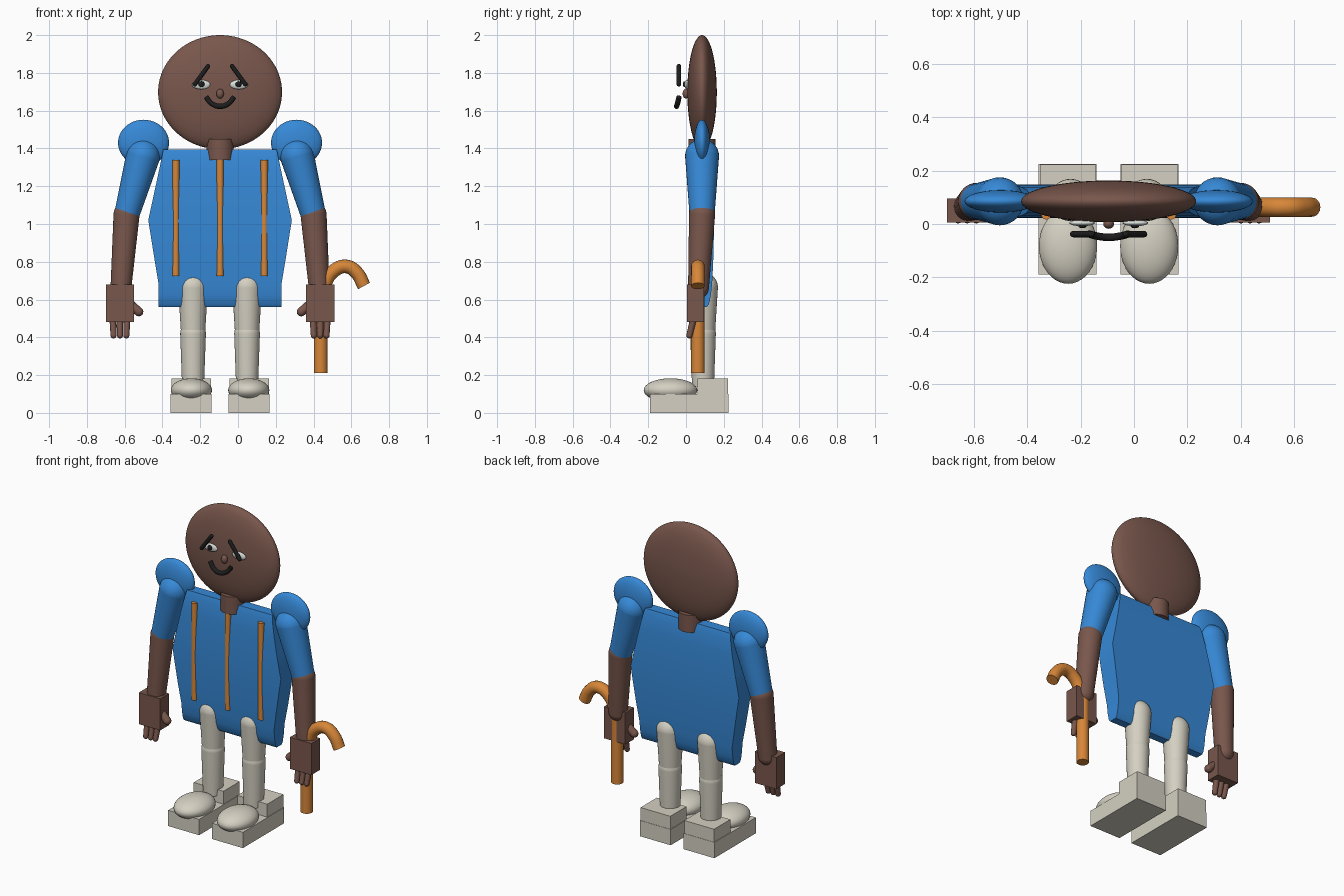
import bpy, bmesh, math
from mathutils import Vector, Matrix

if "Cube" in bpy.data.objects:
    bpy.data.objects.remove(bpy.data.objects["Cube"])

CX, CY = -0.095, 0.085   # mirror axis of the figure and its depth centre


def material(name, rgb):
    m = bpy.data.materials.new(name)
    m.diffuse_color = (*rgb, 1)
    m.use_nodes = True
    m.node_tree.nodes["Principled BSDF"].inputs["Base Color"].default_value = m.diffuse_color
    return m


BROWN = material("brown skin", (0.19, 0.095, 0.072))
BLUE = material("blue cloth", (0.037, 0.25, 0.68))
ORANGE = material("orange wood", (0.68, 0.24, 0.04))
CREAM = material("cream", (0.66, 0.63, 0.54))
WHITE = material("eye white", (0.70, 0.74, 0.70))
BLACK = material("black", (0.012, 0.012, 0.013))


def finish(name, bm, mat, smooth=True):
    bmesh.ops.recalc_face_normals(bm, faces=bm.faces)
    me = bpy.data.meshes.new(name)
    bm.to_mesh(me)
    bm.free()
    ob = bpy.data.objects.new(name, me)
    bpy.context.collection.objects.link(ob)
    me.materials.append(mat)
    if smooth:
        bpy.ops.object.select_all(action='DESELECT')
        ob.select_set(True)
        bpy.context.view_layer.objects.active = ob
        bpy.ops.object.shade_smooth_by_angle(angle=math.radians(35))
    return ob


def ellipsoid(name, c, r, mat, u=40, v=24):
    bm = bmesh.new()
    mtx = Matrix.Translation(c) @ Matrix.Diagonal((*r, 1))
    bmesh.ops.create_uvsphere(bm, u_segments=u, v_segments=v, radius=1, matrix=mtx)
    return finish(name, bm, mat)


def box(name, lo, hi, mat):
    bm = bmesh.new()
    lo, hi = Vector(lo), Vector(hi)
    mtx = Matrix.Translation((lo + hi) / 2) @ Matrix.Diagonal((*(hi - lo), 1))
    bmesh.ops.create_cube(bm, size=1, matrix=mtx)
    return finish(name, bm, mat, False)


def limb(name, a, b, ra, rb, mat, balls=(False, False), seg=32):
    """Tapered cylinder from a to b with optional ball ends."""
    a, b = Vector(a), Vector(b)
    d = b - a
    turn = d.to_track_quat('Z', 'Y').to_matrix().to_4x4()
    bm = bmesh.new()
    bmesh.ops.create_cone(bm, cap_ends=True, segments=seg, radius1=ra, radius2=rb,
                          depth=d.length, matrix=Matrix.Translation((a + b) / 2) @ turn)
    for p, r, on in ((a, ra, balls[0]), (b, rb, balls[1])):
        if on:
            bmesh.ops.create_uvsphere(bm, u_segments=seg, v_segments=seg // 2, radius=r,
                                      matrix=Matrix.Translation(p) @ turn)
    return finish(name, bm, mat)


def tube(name, pts, r, mat):
    """Smooth round tube through a few points."""
    cu = bpy.data.curves.new(name, 'CURVE')
    cu.dimensions = '3D'
    cu.bevel_depth, cu.bevel_resolution = r, 6
    cu.use_fill_caps = True
    cu.resolution_u = 8
    sp = cu.splines.new('BEZIER')
    sp.bezier_points.add(len(pts) - 1)
    for bp, p in zip(sp.bezier_points, pts):
        bp.co = p
        bp.handle_left_type = bp.handle_right_type = 'AUTO'
    ob = bpy.data.objects.new(name, cu)
    bpy.context.collection.objects.link(ob)
    cu.materials.append(mat)
    return ob


# head, neck and nose
ellipsoid("head", (CX, CY, 1.698), (0.328, 0.078, 0.302), BROWN, 64, 40)
limb("neck", (CX, CY, 1.34), (CX, CY, 1.45), 0.072, 0.072, BROWN)
ellipsoid("nose", (CX, 0.0, 1.69), (0.02, 0.018, 0.026), BROWN, 20, 12)

# torso: lens-shaped side profile with half widths by height
rows = [(0.56, 0.325, 0.025), (0.575, 0.325, 0.036), (0.62, 0.325, 0.046),
        (0.68, 0.325, 0.053), (0.80, 0.345, 0.059), (0.92, 0.364, 0.062),
        (1.02, 0.380, 0.063), (1.15, 0.352, 0.060), (1.27, 0.326, 0.053),
        (1.36, 0.307, 0.043), (1.395, 0.30, 0.032)]
bm = bmesh.new()
rings = [[bm.verts.new((CX + sx * w, CY + sy * t, z))
          for sx, sy in ((-1, -1), (1, -1), (1, 1), (-1, 1))] for z, w, t in rows]
for lo, hi in zip(rings, rings[1:]):
    for i in range(4):
        j = (i + 1) % 4
        bm.faces.new((lo[i], lo[j], hi[j], hi[i]))
bm.faces.new(rings[0])
bm.faces.new(rings[-1])
finish("torso", bm, BLUE)

# stripes down the front
for i in (-1, 0, 1):
    x = CX + i * 0.234
    limb("front_stripe", (x, 0.036, 0.725), (x, 0.036, 1.34), 0.019, 0.019, ORANGE, seg=20)

# mouth
tube("mouth", [(CX + x, y, z) for x, y, z in
               ((-0.074, -0.037, 1.672), (-0.045, -0.045, 1.638), (0, -0.05, 1.623),
                (0.045, -0.045, 1.638), (0.074, -0.037, 1.672))], 0.014, BLACK)

for s in (-1, 1):
    def P(x, y, z):
        return (CX + s * x, y, z)

    # face side: eye, pupil, lash, brow
    ellipsoid("eye", P(0.10, 0.004, 1.738), (0.048, 0.012, 0.025), WHITE, 24, 14)
    ellipsoid("pupil", P(0.098, -0.008, 1.74), (0.016, 0.008, 0.016), BLACK, 16, 10)
    limb("brow", P(0.064, -0.038, 1.835), P(0.133, -0.038, 1.74), 0.012, 0.012,
         BLACK, (True, True), 16)

    # shoulder puff and sleeve
    ellipsoid("shoulder", P(0.405, CY, 1.43), (0.135, 0.042, 0.122), BLUE)
    limb("upper_arm", P(0.408, CY, 1.36), P(0.495, CY, 1.045), 0.09, 0.066, BLUE, (True, False))

    # elbow and forearm, leaning forward to the wrist
    limb("forearm", P(0.495, CY, 1.05), P(0.525, 0.066, 0.66), 0.069, 0.055, BROWN, (True, True))

    # hand with thumb and fingers
    box("palm", P(0.455 if s > 0 else 0.605, 0.006, 0.48),
        P(0.605 if s > 0 else 0.455, 0.095, 0.68), BROWN)
    limb("thumb", P(0.475, 0.045, 0.575), P(0.43, 0.04, 0.535), 0.024, 0.024,
         BROWN, (True, True), 16)
    for k in (-1, 0, 1):
        limb("finger", P(0.53 + k * 0.038, 0.04, 0.50), P(0.53 + k * 0.034, 0.018, 0.41),
             0.018, 0.016, BROWN, (True, True), 16)

    # leg
    limb("thigh", P(0.143, 0.09, 0.665), P(0.143, 0.09, 0.41), 0.079, 0.063, CREAM, (True, False))
    limb("shin", P(0.143, 0.09, 0.42), P(0.143, 0.09, 0.14), 0.068, 0.058, CREAM, (True, False))

    # shoe: sole, heel block and rounded toe
    a, b = sorted((CX + s * 0.045, CX + s * 0.262))
    box("sole", (a, -0.19, 0), (b, 0.225, 0.10), CREAM)
    box("heel", (a + 0.004, 0.06, 0.09), (b - 0.004, 0.223, 0.182), CREAM)
    ellipsoid("toe", P(0.152, -0.082, 0.12), (0.109, 0.142, 0.063), CREAM)

# cane: straight shaft and bent handle
limb("cane_shaft", (0.438, 0.063, 0.21), (0.438, 0.063, 0.62), 0.036, 0.036, ORANGE)
tube("cane_handle", [(x, 0.063, z) for x, z in
                     ((0.438, 0.60), (0.455, 0.67), (0.505, 0.75),
                      (0.575, 0.775), (0.63, 0.74), (0.667, 0.672))], 0.036, ORANGE)
